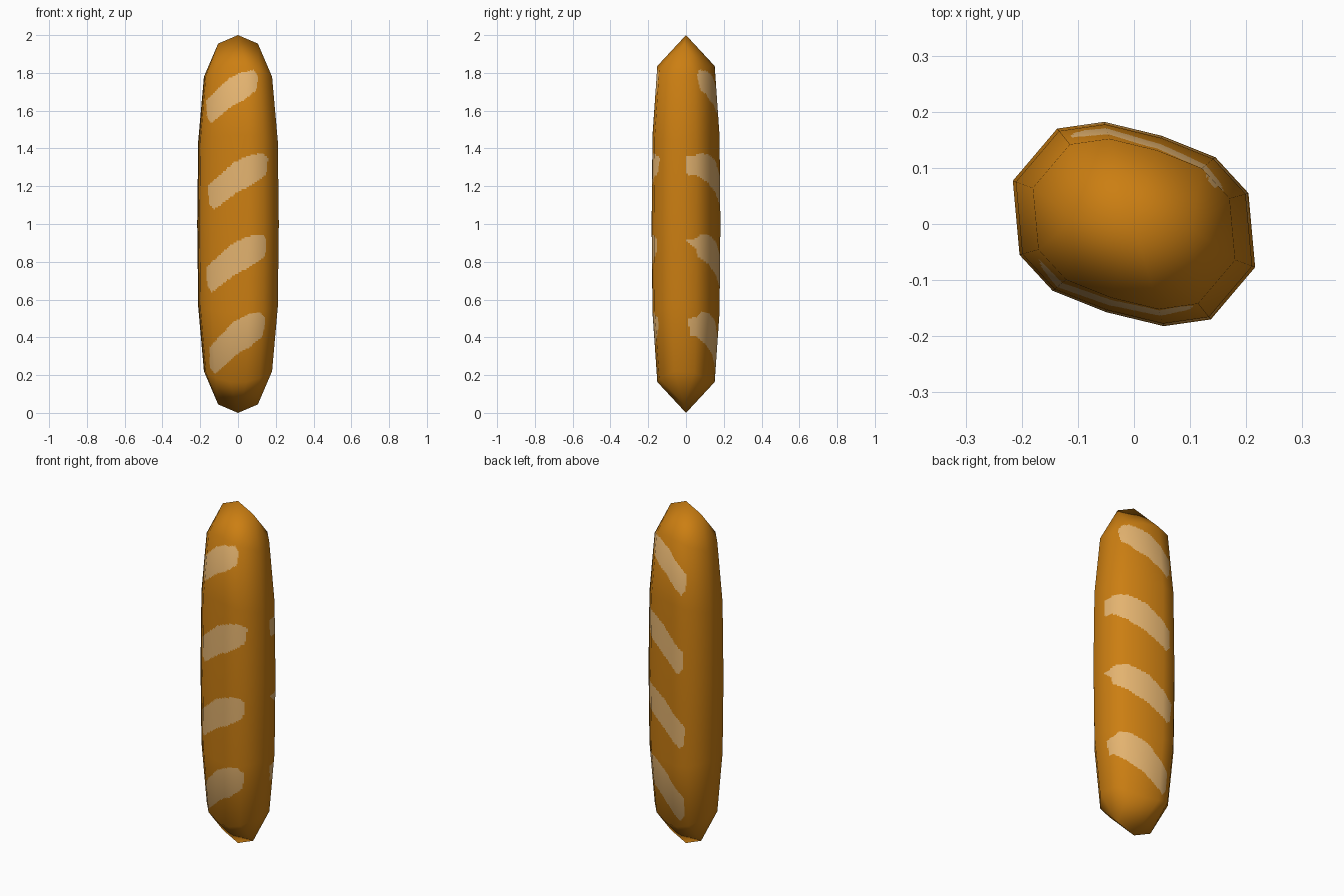
import bpy, bmesh

if "Cube" in bpy.data.objects:
    bpy.data.objects.remove(bpy.data.objects["Cube"])

def material(name, rgb):
    m = bpy.data.materials.new(name)
    m.diffuse_color = (*rgb, 1)
    m.use_nodes = True
    m.node_tree.nodes["Principled BSDF"].inputs["Base Color"].default_value = m.diffuse_color
    return m

crust = material("brown crust", (0.60, 0.21, 0.006))
crumb = material("pale slash", (0.77, 0.45, 0.16))

# Cross-section: half outline, the other half is its 180 degree turn
half = [(-.216, .077), (-.137, .17), (-.053, .182), (.05, .157), (.145, .119), (.204, .055)]
section = half + [(-x, -y) for x, y in half]
N = len(section)

bm = bmesh.new()

def ring(z, scale, droop):
    # rings near the ends dip toward the middle at the wide sides
    return [bm.verts.new((x * scale, y * scale, z + droop * (x / .216) ** 2)) for x, y in section]

rings = [ring(.16, .835, .06), ring(.53, .975, .03), ring(1, 1, 0),
         ring(1.47, .975, -.03), ring(1.84, .835, -.06)]
for lo, hi in zip(rings, rings[1:]):
    for i in range(N):
        j = (i + 1) % N
        bm.faces.new((lo[i], lo[j], hi[j], hi[i]))

# Rounded end caps, closing on a short ridge of three points
def cap(r, z_side, z_tip):
    a = bm.verts.new((-.105, .01, z_side))
    m = bm.verts.new((0, 0, z_tip))
    b = bm.verts.new((.105, -.01, z_side))
    for f in ((r[11], r[0], a), (r[0], r[1], a), (r[1], r[2], m, a), (r[2], r[3], m),
              (r[3], r[4], b, m), (r[4], r[5], b), (r[5], r[6], b), (r[6], r[7], b),
              (r[7], r[8], m, b), (r[8], r[9], m), (r[9], r[10], a, m), (r[10], r[11], a)):
        bm.faces.new(f)

cap(rings[0], .045, 0)
cap(rings[-1], 1.955, 2)
bmesh.ops.recalc_face_normals(bm, faces=bm.faces)
bm.normal_update()

# Keep the coarse smooth normals while the faces are divided for the slashes
layer = bm.verts.layers.float_vector.new("coarse_normal")
for v in bm.verts:
    v[layer] = v.normal
tall = [e for e in bm.edges if abs(e.verts[0].co.z - e.verts[1].co.z) > .3]
bmesh.ops.subdivide_edges(bm, edges=tall, cuts=3, use_grid_fill=True)
bmesh.ops.subdivide_edges(bm, edges=bm.edges[:], cuts=11, use_grid_fill=True)

# Slash outline in a unit box, and the box of each slash (x0, x1, z0, z1)
leaf = [(.92, 1), (1, .9), (.97, .62), (.72, .43), (.5, .32), (.3, .16),
        (.1, 0), (.02, .1), (0, .42), (.2, .62), (.45, .85), (.7, .96)]
boxes = [(-.169, .106, 1.535, 1.815), (-.159, .159, 1.075, 1.376),
         (-.169, .153, .64, .947), (-.153, .143, .206, .534)]
BACK_SHIFT = .055

def in_leaf(u, v):
    inside = False
    for (x1, y1), (x2, y2) in zip(leaf, leaf[1:] + leaf[:1]):
        if (y1 > v) != (y2 > v) and u < (x2 - x1) * (v - y1) / (y2 - y1) + x1:
            inside = not inside
    return inside

def is_slash(p):
    x = p.x - BACK_SHIFT if p.y > 0 else p.x
    return any(x0 < x < x1 and z0 < p.z < z1 and in_leaf((x - x0) / (x1 - x0), (p.z - z0) / (z1 - z0))
               for x0, x1, z0, z1 in boxes)

for f in bm.faces:
    f.smooth = True
    f.material_index = int(is_slash(f.calc_center_median()))

normals = [v[layer].normalized() for v in bm.verts]
bm.verts.layers.float_vector.remove(layer)

mesh = bpy.data.meshes.new("bread_loaf")
bm.to_mesh(mesh)
bm.free()
mesh.materials.append(crust)
mesh.materials.append(crumb)
mesh.normals_split_custom_set_from_vertices(normals)
loaf = bpy.data.objects.new("bread_loaf", mesh)
bpy.context.collection.objects.link(loaf)
